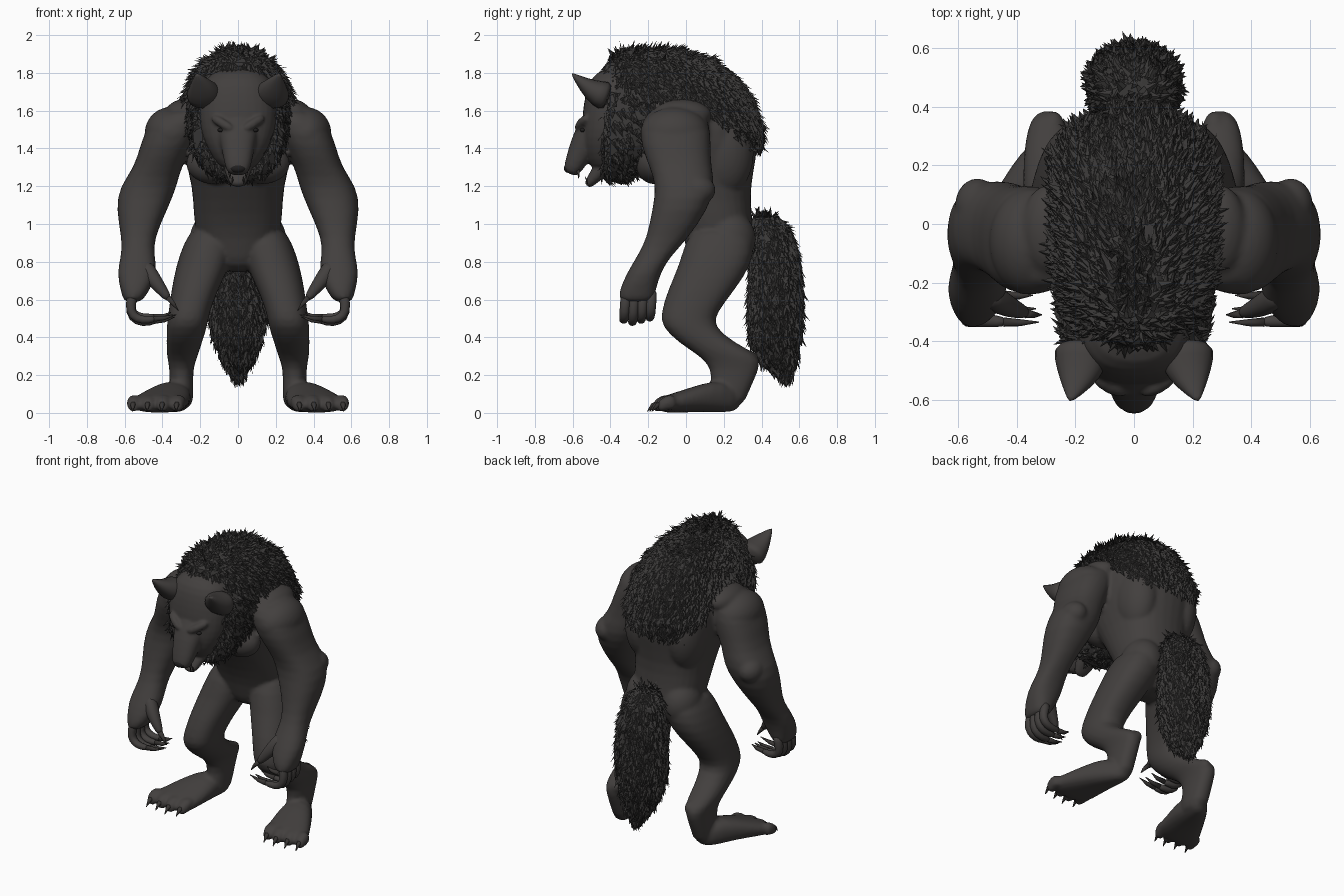
import bpy, bmesh, math, random
from mathutils import Vector, Matrix

random.seed(7)
if "Cube" in bpy.data.objects:
    bpy.data.objects.remove(bpy.data.objects["Cube"])

X, Y, Z = Vector((1, 0, 0)), Vector((0, 1, 0)), Vector((0, 0, 1))


def material(name, colour):
    m = bpy.data.materials.new(name)
    m.use_nodes = True
    m.diffuse_color = (*colour, 1)
    bsdf = m.node_tree.nodes["Principled BSDF"]
    bsdf.inputs["Base Color"].default_value = (*colour, 1)
    bsdf.inputs["Roughness"].default_value = 0.9
    return m


HIDE = material("dark hide", (0.055, 0.050, 0.048))
FUR = material("charcoal fur", (0.042, 0.040, 0.039))
CLAW = material("claw grey", (0.040, 0.036, 0.034))
BLACK = material("nose and eye black", (0.015, 0.014, 0.014))


def loft(bm, rings, side=1, normal=None, ref=X, n=16, power=0.85):
    """Skin closed cross-sections (x, y, z, width, depth); without a normal they follow the path."""
    centres = [Vector((r[0] * side, r[1], r[2])) for r in rings]
    loops = []
    for i, (c, r) in enumerate(zip(centres, rings)):
        t = normal or (centres[min(i + 1, len(rings) - 1)] - centres[max(i - 1, 0)]).normalized()
        u = (ref - t * ref.dot(t)).normalized()
        v = t.cross(u)
        loop = []
        for k in range(n):
            a = math.tau * k / n
            ca, sa = (math.copysign(abs(f) ** power, f) for f in (math.cos(a), math.sin(a)))
            loop.append(bm.verts.new(c + u * r[3] * ca + v * r[-1] * sa))
        loops.append(loop)
    for p, q in zip(loops, loops[1:]):
        for k in range(n):
            bm.faces.new((p[k], p[(k + 1) % n], q[(k + 1) % n], q[k]))
    bm.faces.new(loops[0][::-1])
    bm.faces.new(loops[-1])


def blob(bm, centre, size, side=1):
    place = Matrix.Translation((centre[0] * side, *centre[1:])) @ Matrix.Diagonal((*size, 1))
    bmesh.ops.create_uvsphere(bm, u_segments=16, v_segments=10, radius=1, matrix=place)


def finish(bm, name, mat, smooth=True, recalc=True):
    if recalc:
        bmesh.ops.recalc_face_normals(bm, faces=bm.faces)
    for f in bm.faces:
        f.smooth = smooth
    mesh = bpy.data.meshes.new(name)
    bm.to_mesh(mesh)
    bm.free()
    mesh.materials.append(mat)
    ob = bpy.data.objects.new(name, mesh)
    bpy.context.collection.objects.link(ob)
    return ob


def subdivide(ob):
    mod = ob.modifiers.new("Subdivision", 'SUBSURF')
    mod.levels = mod.render_levels = 1


def fuse(ob, voxel, passes):
    """Blend overlapping volumes into one smooth skin."""
    subdivide(ob)
    remesh = ob.modifiers.new("Remesh", 'REMESH')
    remesh.mode = 'VOXEL'
    remesh.voxel_size = voxel
    remesh.use_smooth_shade = True
    smooth = ob.modifiers.new("Smooth", 'SMOOTH')
    smooth.factor, smooth.iterations = 0.5, passes


def grow_fur(bm, count, length, flow):
    """Scatter ridged, pointed tufts over every face."""
    bmesh.ops.recalc_face_normals(bm, faces=bm.faces)
    skin = list(bm.faces)
    for f in random.choices(skin, [f.calc_area() for f in skin], k=count):
        i = random.randrange(len(f.verts))
        a, b, c = f.verts[i - 1].co, f.verts[i].co, f.calc_center_median()
        s, t = math.sqrt(random.random()), random.random()
        p = c * (1 - s) + a * (s * (1 - t)) + b * (s * t)
        nrm = f.normal
        wild = Vector([random.uniform(-1, 1) for _ in range(3)])
        d = (flow - nrm * flow.dot(nrm) + nrm * random.uniform(0.1, 0.35) + wild * 0.4).normalized()
        w = random.uniform(0.010, 0.019)
        across = d.cross(nrm).normalized() * w
        tip = bm.verts.new(p + d * length * random.uniform(0.6, 1.25))
        ridge = bm.verts.new(p + nrm * w * 0.8)
        for e in (bm.verts.new(p + across), bm.verts.new(p - across)):
            bm.faces.new((e, ridge, tip) if (e.co - p).dot(across) < 0 else (ridge, e, tip))


# Body: torso, arms, palms, legs and feet fused into one skin
torso = [(0, .17, .74, .12, .11), (0, .17, .82, .16, .16), (0, .18, .92, .225, .19),
         (0, .14, 1.05, .24, .21), (0, .09, 1.2, .245, .255), (0, .06, 1.35, .29, .32),
         (0, .04, 1.5, .31, .35), (0, -.03, 1.65, .285, .365), (0, -.08, 1.76, .245, .34),
         (0, -.13, 1.85, .175, .275), (0, -.18, 1.91, .08, .15)]
arm = [(.25, -.05, 1.63, .10, .12), (.33, -.06, 1.54, .145, .19), (.375, -.055, 1.42, .145, .19),
       (.425, -.03, 1.3, .125, .165), (.475, .00, 1.2, .155, .16), (.51, -.03, 1.08, .14, .15),
       (.53, -.10, .92, .085, .11), (.53, -.17, .83, .09, .09), (.535, -.225, .74, .11, .09),
       (.545, -.26, .64, .075, .10), (.56, -.265, .58, .045, .09)]
leg = [(.13, .19, 1.0, .10, .14), (.15, .18, .90, .14, .19), (.185, .155, .78, .145, .195),
       (.23, .08, .65, .125, .18), (.26, .015, .53, .11, .15), (.27, .005, .46, .11, .14),
       (.285, .11, .37, .095, .15), (.295, .23, .305, .085, .165), (.30, .265, .24, .062, .13),
       (.30, .235, .13, .065, .105), (.30, .20, .015, .065, .10)]
foot = [(.30, .29, .06, .05, .05), (.335, .20, .09, .085, .09), (.37, .08, .08, .125, .075),
        (.405, -.02, .06, .145, .06), (.425, -.09, .05, .16, .05), (.43, -.14, .04, .13, .036)]
bm = bmesh.new()
loft(bm, torso, normal=Z)
for s in (-1, 1):
    loft(bm, arm, s, Z)
    loft(bm, leg, s, Z)
    loft(bm, foot, s, -Y)
    blob(bm, (.13, -.17, 1.32), (.15, .10, .11), s)     # chest muscle
    blob(bm, (.36, -.06, 1.48), (.14, .19, .14), s)     # shoulder
    blob(bm, (.29, -.02, 1.58), (.10, .16, .08), s)     # trapezius
    blob(bm, (.15, .20, 1.38), (.13, .165, .24), s)     # shoulder blade
    blob(bm, (.535, .06, 1.18), (.08, .10, .08), s)     # elbow
    blob(bm, (.13, .23, .92), (.13, .145, .15), s)      # buttock
    blob(bm, (.275, .31, .285), (.045, .08, .05), s)    # heel point
    for i in range(4):                                  # toes
        x = .312 + i * .077
        y = -.15 + .012 * abs(i - 1)
        loft(bm, [(x, -.05, .05, .038, .038), (x + .005, y + .04, .06, .042, .042),
                  (x + .01, y, .042, .036, .038), (x + .01, y - .025, .035, .024, .026)], s, -Y)
body = finish(bm, "body", HIDE)
fuse(body, 0.0125, 2)

# Head: skull, muzzle, open lower jaw, brows
bm = bmesh.new()
loft(bm, [(0, -.34, 1.83, .10, .10), (0, -.36, 1.77, .18, .15), (0, -.37, 1.69, .205, .165),
          (0, -.38, 1.60, .215, .17), (0, -.40, 1.50, .205, .155), (0, -.42, 1.42, .175, .13),
          (0, -.42, 1.34, .13, .11), (0, -.41, 1.28, .08, .08)], normal=Z)
loft(bm, [(0, -.44, 1.56, .14, .10), (0, -.52, 1.455, .102, .085), (0, -.565, 1.37, .082, .065),
          (0, -.60, 1.295, .068, .050), (0, -.615, 1.262, .046, .034)])
loft(bm, [(0, -.39, 1.36, .10, .06), (0, -.46, 1.275, .07, .042), (0, -.51, 1.22, .048, .028),
          (0, -.525, 1.20, .028, .016)])
for s in (-1, 1):
    loft(bm, [(.02, -.575, 1.495, .020), (.08, -.562, 1.53, .026), (.14, -.515, 1.57, .022)], s, ref=Y)
head = finish(bm, "head", HIDE)
fuse(head, 0.009, 3)

# Ears: broad, forward-swept points
bm = bmesh.new()
for s in (-1, 1):
    loft(bm, [(.18, -.40, 1.67, .10, .09), (.178, -.47, 1.69, .10, .075),
              (.197, -.54, 1.738, .062, .04), (.22, -.608, 1.80, .004, .004)], s, n=10)
subdivide(finish(bm, "ears", HIDE))

# Nose and eyes
bm = bmesh.new()
blob(bm, (0, -.625, 1.295), (.042, .022, .024))
finish(bm, "nose", BLACK)
bm = bmesh.new()
for s in (-1, 1):
    blob(bm, (.09, -.548, 1.497), (.018, .014, .011), s)
finish(bm, "eyes", BLACK)

# Fangs in both jaws
bm = bmesh.new()
for s in (-1, 1):
    loft(bm, [(.045, -.57, 1.285, .010), (.042, -.568, 1.24, .002)], s, n=6)
    loft(bm, [(.028, -.515, 1.215, .008), (.03, -.535, 1.25, .002)], s, n=6)
finish(bm, "fangs", CLAW)

# Fingers and thumbs curl inward; every digit ends in a claw
digits, claws = bmesh.new(), bmesh.new()
for s in (-1, 1):
    for i in range(4):
        y = -.325 + i * .046
        z = .475 + .012 * abs(i - 1)
        loft(digits, [(.55, y * .95, .66, .032), (.572, y, .57, .030), (.562, y, z + .025, .028),
                      (.505, y - .005, z, .025), (.43, y - .01, z + .012, .019)], s, ref=Y, n=8)
        loft(claws, [(.445, y - .01, z + .010, .016), (.39, y - .012, z + .015, .012),
                     (.325 + .01 * i, y - .01, z + .033, .002)], s, ref=Y, n=6)
        x = .322 + i * .077
        y = -.165 + .012 * abs(i - 1)
        loft(claws, [(x, y + .02, .050, .019), (x + .004, y - .012, .040, .013),
                     (x + .006, y - .04, .008, .002)], s, n=6)
    loft(digits, [(.51, -.225, .80, .050), (.45, -.275, .71, .046), (.395, -.295, .64, .030),
                  (.365, -.305, .60, .020)], s, ref=Y, n=8)
    loft(claws, [(.37, -.305, .61, .017), (.34, -.31, .575, .011), (.315, -.31, .54, .002)], s, ref=Y, n=6)
subdivide(finish(digits, "fingers", HIDE))
finish(claws, "claws", CLAW)

# Mane: fur shell over the hump, running to a point down the back
bm = bmesh.new()
loft(bm, [(x, y, z + .005, a * 1.01, b * 1.03) for x, y, z, a, b in torso[4:]], normal=Z, n=32)
bmesh.ops.subdivide_edges(bm, edges=bm.edges[:], cuts=2, use_grid_fill=True)


def bare(f):
    c = f.calc_center_median()
    border = min(1.66, 1.38 + .75 * max(0, .39 - c.y))
    return c.z < border


bmesh.ops.delete(bm, geom=[f for f in bm.faces if bare(f)], context='FACES')
grow_fur(bm, 3600, 0.055, Vector((0, .5, -.8)))
finish(bm, "mane", FUR, smooth=False, recalc=False)

# Ruff: collar of fur behind the face
bm = bmesh.new()
loft(bm, [(0, -.12, 1.60, .26, .27), (0, -.22, 1.575, .265, .29), (0, -.32, 1.53, .255, .295),
          (0, -.40, 1.50, .24, .275), (0, -.435, 1.49, .19, .24)], normal=-Y, n=28)
grow_fur(bm, 1500, 0.05, Vector((0, .45, -.8)))
finish(bm, "ruff", FUR, smooth=False, recalc=False)

# Tail: thick hanging brush
bm = bmesh.new()
loft(bm, [(0, .42, 1.035, .07, .06), (0, .45, .97, .115, .095), (0, .47, .84, .14, .12),
          (0, .475, .68, .155, .135), (0, .475, .52, .15, .14), (0, .475, .38, .12, .13),
          (0, .49, .27, .075, .09), (0, .525, .185, .02, .025)], normal=Z, n=20)
grow_fur(bm, 2400, 0.055, Vector((0, .1, -1)))
finish(bm, "tail", FUR, smooth=False, recalc=False)
